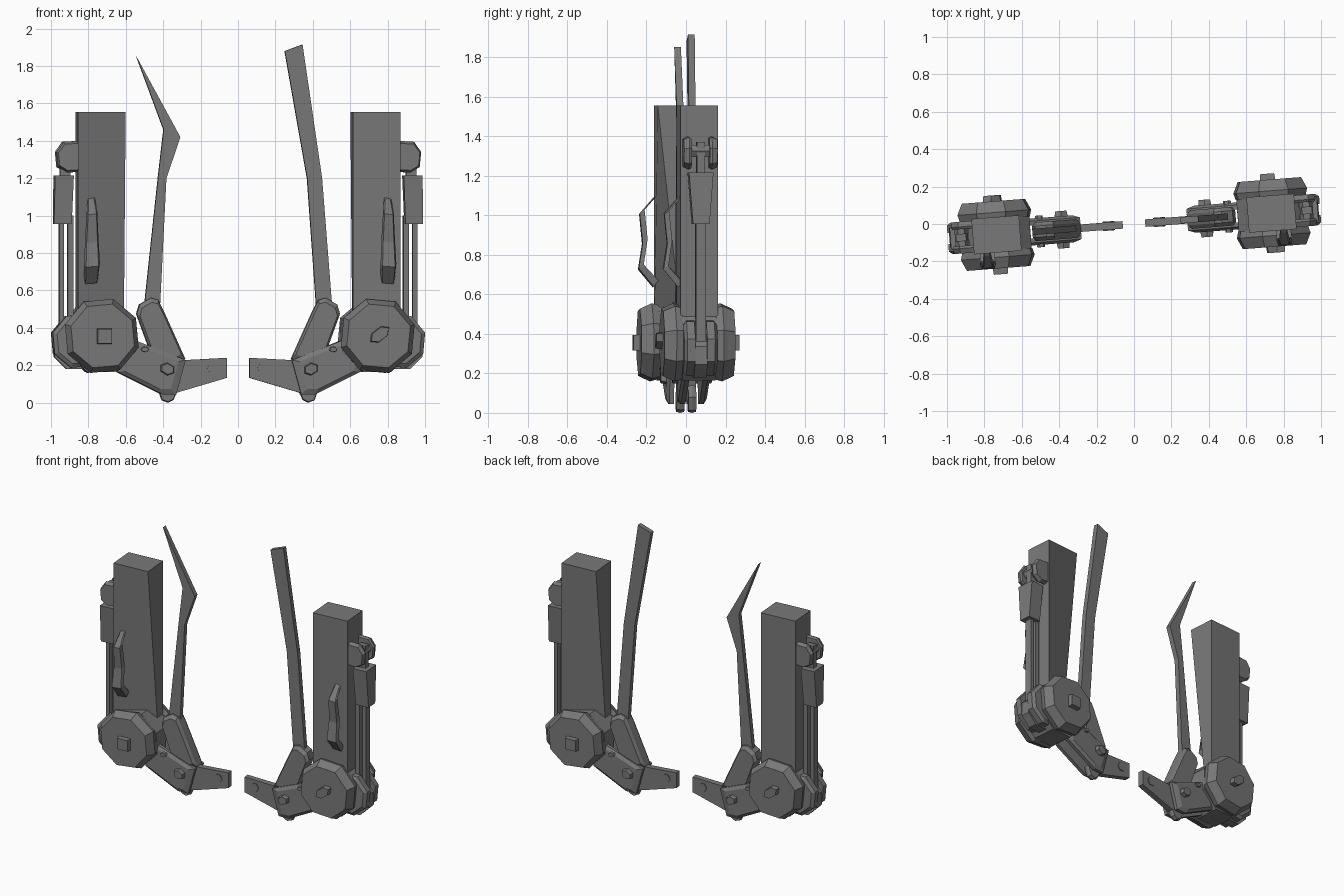
import bpy, bmesh, math
from mathutils import Matrix, Vector

if "Cube" in bpy.data.objects:
    bpy.data.objects.remove(bpy.data.objects["Cube"])

grey = bpy.data.materials.new("dark_grey_metal")
grey.diffuse_color = (0.19, 0.19, 0.19, 1)
grey.use_nodes = True
grey.node_tree.nodes["Principled BSDF"].inputs["Base Color"].default_value = grey.diffuse_color

turn = Matrix.Identity(4)   # placement of the arm being built


def finish(name, bm):
    bmesh.ops.recalc_face_normals(bm, faces=bm.faces)
    mesh = bpy.data.meshes.new(name)
    bm.to_mesh(mesh)
    bm.free()
    mesh.materials.append(grey)
    obj = bpy.data.objects.new(name, mesh)
    obj.matrix_world = turn
    bpy.context.collection.objects.link(obj)
    return obj


def loft(name, rings):
    """Skin a list of equal-length rings of points and cap the ends."""
    bm = bmesh.new()
    vs = [[bm.verts.new(p) for p in r] for r in rings]
    n = len(rings[0])
    for a, b in zip(vs, vs[1:]):
        for i in range(n):
            j = (i + 1) % n
            bm.faces.new((a[i], a[j], b[j], b[i]))
    bm.faces.new(vs[0])
    bm.faces.new(vs[-1])
    return finish(name, bm)


def prism(name, pts, y_levels):
    """Side profile (x, z) extruded through (y, scale) levels."""
    cx = sum(p[0] for p in pts) / len(pts)
    cz = sum(p[1] for p in pts) / len(pts)
    return loft(name, [[(cx + (x - cx) * s, y, cz + (z - cz) * s) for x, z in pts]
                       for y, s in y_levels])


def ngon(x, z, r, n, phase=0.0, squash=1.0, tilt=0.0):
    out = []
    for i in range(n):
        a = phase + 2 * math.pi * i / n
        u, v = r * math.cos(a), r * squash * math.sin(a)
        out.append((x + u * math.cos(tilt) - v * math.sin(tilt),
                    z + u * math.sin(tilt) + v * math.cos(tilt)))
    return out


def rect(x0, x1, y0, y1, z):
    return [(x0, y0, z), (x1, y0, z), (x1, y1, z), (x0, y1, z)]


BLADES = {
    "right": [(0.25, 1.88), (0.345, 1.915), (0.45, 1.2), (0.505, 0.5), (0.42, 0.5), (0.37, 1.2)],
    "left": [(0.545, 1.85), (0.40, 1.46), (0.43, 1.2), (0.505, 0.5), (0.42, 0.5),
             (0.385, 1.2), (0.31, 1.42)],
}


def build_arm(side):
    def nm(part):
        return side + "_" + part

    front = -1 if side == "right" else 1     # local y direction facing the front

    # tall housing, one lower corner drawn in
    loft(nm("housing"), [
        [(0.61, -0.095, 0.3), (0.865, -0.095, 0.3), (0.865, 0.095, 0.3), (0.61, -0.04, 0.3)],
        rect(0.61, 0.865, -0.095, 0.095, 1.555)])

    # shoulder drum with a chamfered wheel and hub on each side
    prism(nm("drum"), ngon(0.74, 0.35, 0.2, 8, 0.39), [(-0.085, 1), (0.085, 1)])
    for s, tag in ((-1, "a"), (1, "b")):
        prism(nm("wheel_" + tag), ngon(0.74, 0.357, 0.207, 8, 0.3),
              [(s * 0.085, 0.95), (s * 0.12, 1), (s * 0.18, 0.86)])
        if s < 0:
            hub = ngon(0.745, 0.365, 0.065, 6, 0, 0.55, 0.65)
        else:
            hub = ngon(0.73, 0.355, 0.06, 4, math.pi / 4)
        prism(nm("hub_" + tag), hub, [(s * 0.17, 1), (s * 0.212, 0.9)])

    # outer lower joint, with cheeks either side of the piston
    for s, tag in ((-1, "a"), (1, "b")):
        prism(nm("joint_cheek_" + tag), ngon(0.855, 0.33, 0.15, 8, 0.3),
              [(s * 0.03, 1), (s * 0.07, 1), (s * 0.085, 0.85)])
    prism(nm("joint_core"), ngon(0.875, 0.29, 0.12, 8, 0.39), [(-0.032, 1), (0.032, 1)])

    # piston rods, tapered sleeve and top rod
    for x0, x1 in ((0.885, 0.915), (0.935, 0.96)):
        loft(nm("piston_rod"), [rect(x0, x1, -0.025, 0.025, 0.3),
                                rect(x0, x1, -0.025, 0.025, 1.0)])
    loft(nm("piston_sleeve"), [rect(0.895, 0.99, -0.042, 0.042, 0.955),
                               rect(0.885, 0.985, -0.062, 0.062, 1.215)])
    loft(nm("piston_top"), [rect(0.9, 0.955, -0.02, 0.02, 1.2),
                            rect(0.9, 0.955, -0.02, 0.02, 1.37)])

    # top bracket lugs and pin
    lug = [(0.85, 1.235), (0.92, 1.23), (0.97, 1.26), (0.978, 1.34), (0.94, 1.395), (0.85, 1.4)]
    for s, tag in ((-1, "a"), (1, "b")):
        prism(nm("bracket_lug_" + tag), lug, [(s * 0.045, 0.9), (s * 0.058, 1), (s * 0.085, 0.85)])
    prism(nm("bracket_pin"), ngon(0.925, 1.325, 0.035, 6), [(-0.06, 1), (0.06, 1)])

    # bent grab handle on the front of the housing
    path = [(0.085, 1.085, 0.018), (0.15, 1.01, 0.028), (0.135, 0.86, 0.036),
            (0.155, 0.73, 0.042), (0.08, 0.64, 0.038)]
    rings = []
    for d, z, w in path:
        lean = 0.02 if z > 0.7 else 0.03
        rings.append([(0.795 - w, front * d, z + lean), (0.795 + w, front * d, z + lean * 0.6),
                      (0.795 + w * 0.8, front * (d + 0.024), z - 0.005),
                      (0.795 - w * 0.8, front * (d + 0.024), z)])
    loft(nm("handle"), rings)

    # forearm plates with bolts
    plate = [(0.285, 0.228), (0.335, 0.045), (0.41, 0.045), (0.65, 0.165), (0.68, 0.3), (0.56, 0.335)]
    for s, tag in ((-1, "a"), (1, "b")):
        prism(nm("forearm_plate_" + tag), plate, [(s * 0.035, 1), (s * 0.058, 1), (s * 0.072, 0.8)])
        prism(nm("forearm_bolt_" + tag), ngon(0.385, 0.18, 0.045, 6, 0.2, 0.8, 0.4),
              [(s * 0.055, 1), (s * 0.1, 0.8)])
        prism(nm("small_bolt_" + tag), ngon(0.505, 0.285, 0.025, 6, 0.2, 0.7),
              [(s * 0.055, 1), (s * 0.085, 0.8)])

    # lever holding the blade
    lever = [(0.285, 0.235), (0.4, 0.49), (0.43, 0.55), (0.47, 0.56), (0.53, 0.525),
             (0.545, 0.475), (0.47, 0.27), (0.4, 0.17)]
    prism(nm("lever"), lever, [(-0.05, 0.85), (-0.03, 1), (0.03, 1), (0.05, 0.85)])

    # finger, its bolt and the pointed knuckle beneath
    finger = [(0.06, 0.24), (0.285, 0.228), (0.4, 0.2), (0.37, 0.06), (0.325, 0.055), (0.06, 0.133)]
    prism(nm("finger"), finger, [(-0.02, 1), (0.02, 1)])
    prism(nm("finger_bolt"), ngon(0.135, 0.185, 0.032, 6), [(-0.025, 1), (0.025, 1)])
    knuckle = [(0.32, 0.08), (0.345, 0.015), (0.375, 0.0), (0.41, 0.012), (0.435, 0.08), (0.38, 0.15)]
    prism(nm("knuckle"), knuckle, [(-0.02, 0.9), (0.0, 1), (0.02, 0.9)])

    # long blade
    prism(nm("blade"), BLADES[side], [(-0.017, 1), (0.017, 1)])


# the two arms face each other, half a turn apart
for arm, angle in (("right", 4.5), ("left", 184.5)):
    turn = Matrix.Rotation(math.radians(angle), 4, "Z")
    build_arm(arm)
